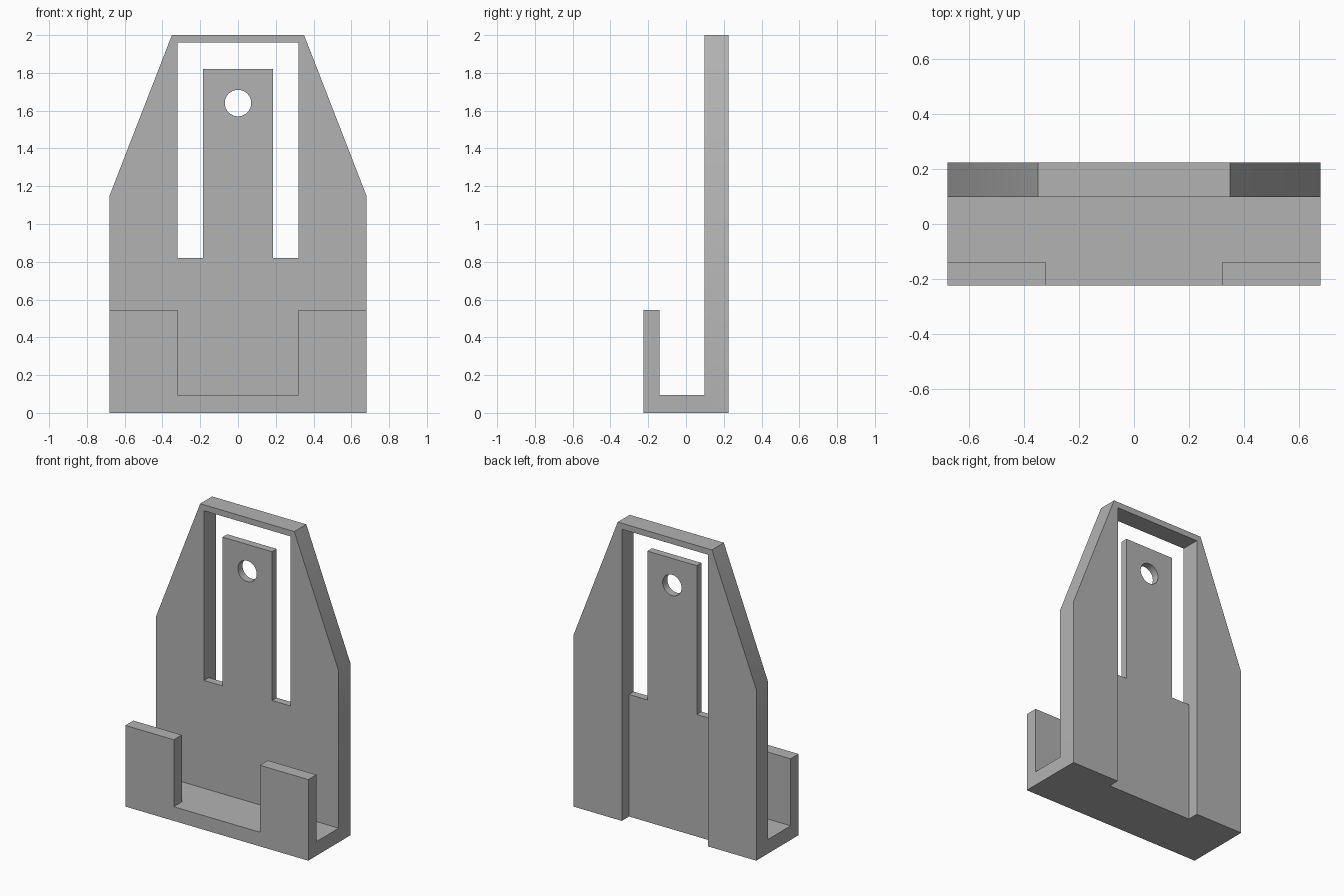
import bpy
import bmesh
from mathutils import Vector

cube = bpy.data.objects.get("Cube")
if cube:
    bpy.data.objects.remove(cube, do_unlink=True)

grey = bpy.data.materials.new("plain grey")
grey.use_nodes = True
colour = (0.45, 0.45, 0.45, 1)
grey.diffuse_color = colour
grey.node_tree.nodes["Principled BSDF"].inputs["Base Color"].default_value = colour

HALF, FRONT, BACK, TOP = 0.68, -0.225, 0.225, 2.0
PLATE, TONGUE_BACK = 0.098, 0.148       # front of back plate, rear of thin tongue
WINDOW, TONGUE = 0.32, 0.184            # half widths
FLOOR, LIP_BACK, LIP_TOP = 0.095, -0.14, 0.545
SLOT_LOW, SLOT_TOP, TONGUE_TOP = 0.82, 1.96, 1.82


def prism(name, points, direction):
    """Extrude a closed polygon along a direction into a solid."""
    bm = bmesh.new()
    face = bm.faces.new([bm.verts.new(p) for p in points])
    moved = bmesh.ops.extrude_face_region(bm, geom=[face])["geom"]
    verts = [v for v in moved if isinstance(v, bmesh.types.BMVert)]
    bmesh.ops.translate(bm, verts=verts, vec=Vector(direction))
    # The starting face stays as the near cap
    bmesh.ops.recalc_face_normals(bm, faces=bm.faces)
    mesh = bpy.data.meshes.new(name)
    bm.to_mesh(mesh)
    bm.free()
    mesh.materials.append(grey)
    obj = bpy.data.objects.new(name, mesh)
    bpy.context.collection.objects.link(obj)
    return obj


def along_y(name, outline, y0, y1):
    return prism(name, [(x, y0, z) for x, z in outline], (0, y1 - y0, 0))


def cut(body, cutter):
    mod = body.modifiers.new(cutter.name, "BOOLEAN")
    mod.operation = "DIFFERENCE"
    mod.solver = "EXACT"
    mod.object = cutter
    bpy.context.view_layer.objects.active = body
    bpy.ops.object.modifier_apply(modifier=mod.name)
    bpy.data.objects.remove(cutter, do_unlink=True)


# J-shaped side profile swept across the full width
profile = [(FRONT, 0), (BACK, 0), (BACK, TOP), (PLATE, TOP), (PLATE, FLOOR),
           (LIP_BACK, FLOOR), (LIP_BACK, LIP_TOP), (FRONT, LIP_TOP)]
body = prism("wall_holder", [(-HALF, y, z) for y, z in profile], (2 * HALF, 0, 0))

# Sloping shoulders
for s in (-1, 1):
    shoulder = [(s * 0.35, TOP), (s * HALF, 1.15), (s * 1.0, 1.15),
                (s * 1.0, 2.2), (s * 0.35, 2.2)]
    cut(body, along_y("shoulder_cutter", shoulder, -0.5, 0.5))

# Opening in the front lip
gap = [(-WINDOW, FLOOR), (WINDOW, FLOOR), (WINDOW, 1), (-WINDOW, 1)]
cut(body, along_y("lip_cutter", gap, -0.5, -0.05))

# Channel up the back, open at the bottom
channel = [(-WINDOW, -0.1), (WINDOW, -0.1), (WINDOW, SLOT_TOP), (-WINDOW, SLOT_TOP)]
cut(body, along_y("channel_cutter", channel, TONGUE_BACK, 0.5))

# U-shaped slot that frees the spring tongue
slot = [(-WINDOW, SLOT_LOW), (-TONGUE, SLOT_LOW), (-TONGUE, TONGUE_TOP),
        (TONGUE, TONGUE_TOP), (TONGUE, SLOT_LOW), (WINDOW, SLOT_LOW),
        (WINDOW, SLOT_TOP), (-WINDOW, SLOT_TOP)]
cut(body, along_y("slot_cutter", slot, 0, 0.5))

# Round hole in the tongue
bpy.ops.mesh.primitive_cylinder_add(vertices=48, radius=0.07, depth=0.6,
                                    location=(0, 0.2, 1.64), rotation=(1.5708, 0, 0))
hole = bpy.context.object
hole.name = "hole_cutter"
hole.data.materials.append(grey)
cut(body, hole)

# Crisp flat faces, smooth hole wall
bpy.ops.object.select_all(action="DESELECT")
body.select_set(True)
bpy.context.view_layer.objects.active = body
bpy.ops.object.shade_smooth_by_angle(angle=0.5)
